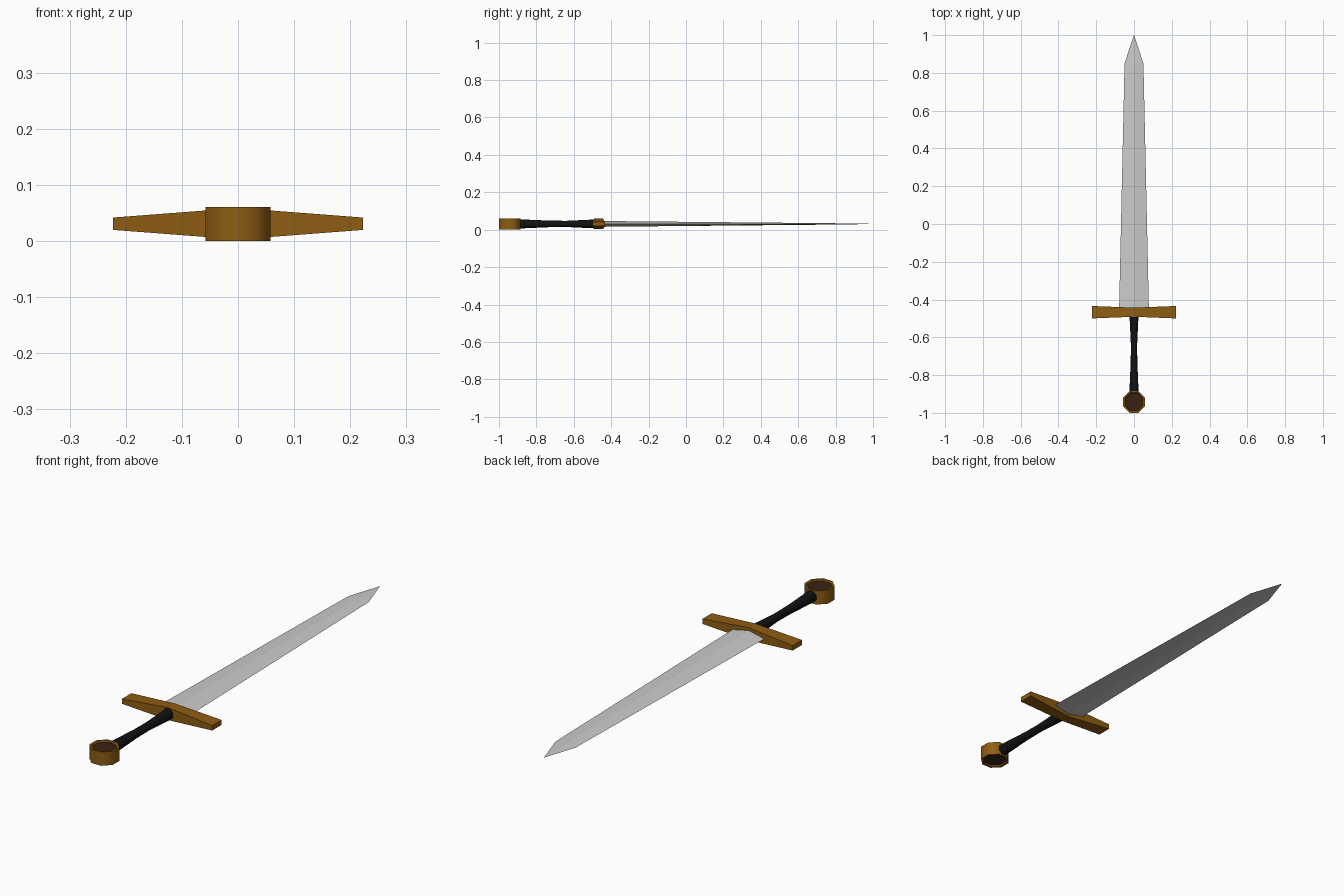
import bpy, bmesh
from math import pi, cos, sin

if "Cube" in bpy.data.objects:
    bpy.data.objects.remove(bpy.data.objects["Cube"])

ZC = 0.031  # mid height of the whole sword


def material(name, rgb):
    m = bpy.data.materials.new(name)
    m.diffuse_color = (*rgb, 1)
    m.use_nodes = True
    m.node_tree.nodes["Principled BSDF"].inputs["Base Color"].default_value = m.diffuse_color
    return m


GOLD = material("gold", (0.27, 0.11, 0.006))
BLACK = material("black_leather", (0.006, 0.006, 0.006))
BROWN = material("dark_inlay", (0.04, 0.016, 0.006))


def loft(name, rings, mats=(), smooth=None):
    """Bridge equal-sized rings of points in order and cap both ends."""
    bm = bmesh.new()
    loops = [[bm.verts.new(p) for p in ring] for ring in rings]
    n = len(loops[0])
    for a, b in zip(loops, loops[1:]):
        for i in range(n):
            j = (i + 1) % n
            bm.faces.new((a[i], a[j], b[j], b[i]))
    caps = [bm.faces.new(loops[0]), bm.faces.new(loops[-1])]
    if len(mats) > 1:
        for f in caps:
            f.material_index = 1
    bmesh.ops.remove_doubles(bm, verts=bm.verts, dist=1e-5)
    bmesh.ops.recalc_face_normals(bm, faces=bm.faces)
    me = bpy.data.meshes.new(name)
    bm.to_mesh(me)
    bm.free()
    for m in mats:
        me.materials.append(m)
    ob = bpy.data.objects.new(name, me)
    bpy.context.collection.objects.link(ob)
    if smooth:
        bpy.ops.object.select_all(action='DESELECT')
        ob.select_set(True)
        bpy.context.view_layer.objects.active = ob
        bpy.ops.object.shade_smooth_by_angle(angle=smooth)
    return ob


# blade: tapering diamond section, ending in a point
def diamond(y, w, t):
    return [(w, y, ZC), (0, y, ZC + t), (-w, y, ZC), (0, y, ZC - t)]


loft("blade", [diamond(-0.46, 0.079, 0.0155), diamond(0.85, 0.05, 0.003),
               diamond(1.0, 0.0008, 0.0004)])


# crossguard: thick in the middle, flared in plan at the ends
def guard_section(x, dy, dz):
    return [(x, -0.467 + sy * dy, ZC + sz * dz)
            for sy, sz in ((-1, -1), (1, -1), (1, 1), (-1, 1))]


loft("crossguard", [guard_section(-0.223, 0.033, 0.011),
                    guard_section(0, 0.024, 0.028),
                    guard_section(0.223, 0.033, 0.011)], [GOLD])


# grip: waisted eight-sided handle
def octagon_y(y, r):
    return [(r * cos(i * pi / 4 + pi / 8), y, ZC + r * sin(i * pi / 4 + pi / 8))
            for i in range(8)]


loft("grip", [octagon_y(-0.9, 0.027), octagon_y(-0.73, 0.019),
              octagon_y(-0.64, 0.018), octagon_y(-0.48, 0.026)],
     [BLACK], smooth=pi / 3)


# pommel: upright octagonal disc with shallow dark recesses on both faces
def octagon_z(z, r):
    return [(r * cos(i * pi / 4 + pi / 8), -0.942 + r * sin(i * pi / 4 + pi / 8), z)
            for i in range(8)]


loft("pommel", [octagon_z(0.006, 0.050), octagon_z(0.001, 0.053),
                octagon_z(0.0, 0.0625), octagon_z(0.061, 0.0625),
                octagon_z(0.060, 0.053), octagon_z(0.055, 0.050)],
     [GOLD, BROWN], smooth=pi / 3.5)
